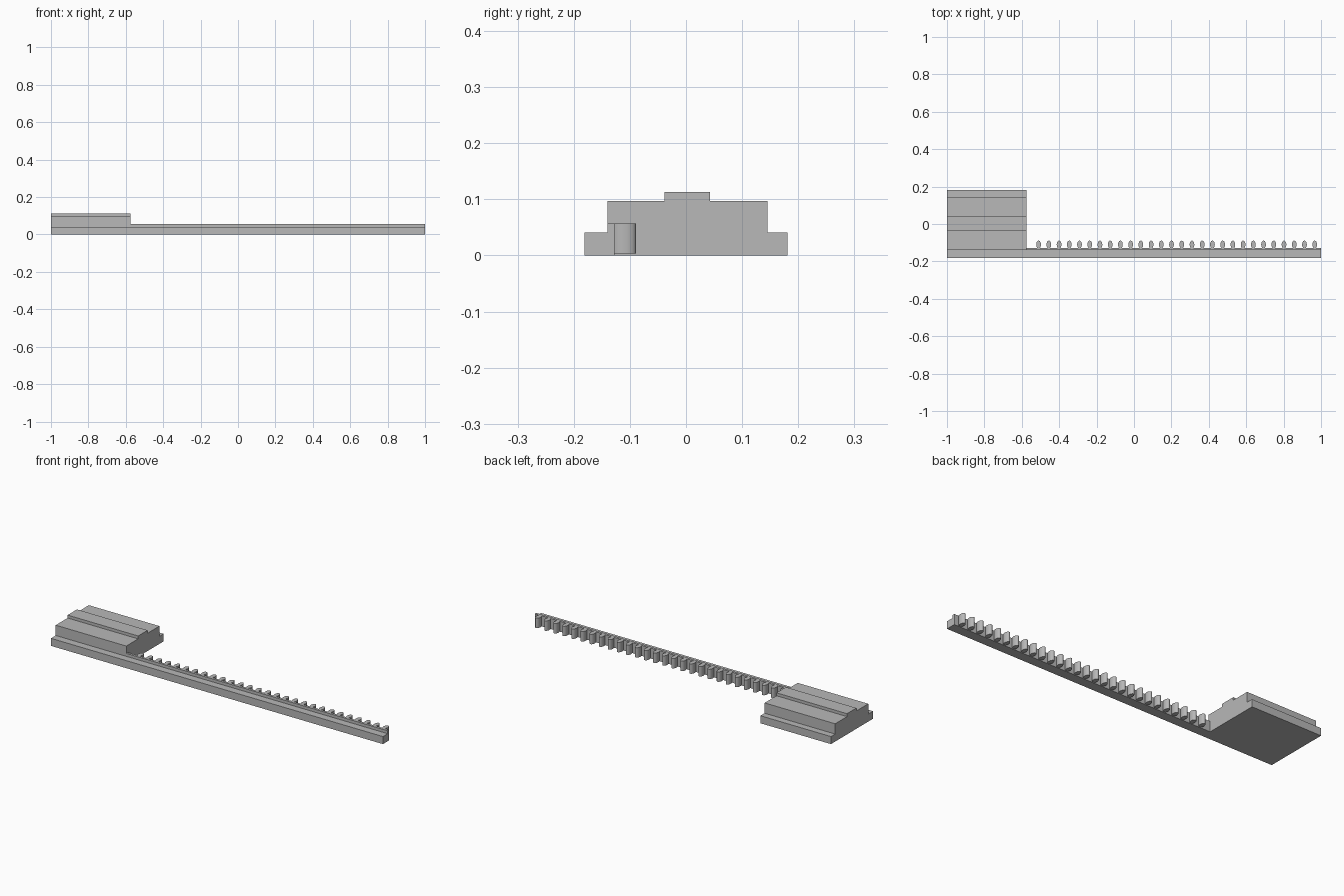
import bpy, bmesh, math

cube = bpy.data.objects.get("Cube")
if cube:
    bpy.data.objects.remove(cube, do_unlink=True)

grey = bpy.data.materials.new("plain grey")
grey.use_nodes = True
colour = (0.48, 0.48, 0.48, 1)
grey.diffuse_color = colour
grey.node_tree.nodes["Principled BSDF"].inputs["Base Color"].default_value = colour


def extrude(name, points, offset):
    """Close a 3D outline and extrude it by an offset."""
    bm = bmesh.new()
    face = bm.faces.new([bm.verts.new(p) for p in points])
    res = bmesh.ops.extrude_face_region(bm, geom=[face], use_keep_orig=True)
    moved = [v for v in res["geom"] if isinstance(v, bmesh.types.BMVert)]
    bmesh.ops.translate(bm, verts=moved, vec=offset)
    bmesh.ops.recalc_face_normals(bm, faces=bm.faces)
    mesh = bpy.data.meshes.new(name)
    bm.to_mesh(mesh)
    bm.free()
    mesh.materials.append(grey)
    obj = bpy.data.objects.new(name, mesh)
    bpy.context.collection.objects.link(obj)
    return obj


BLOCK_END = -0.575
BAR_BACK = -0.127
BAR_TOP = 0.057

# Stepped slider block with a raised centre rib
block = [(-0.181, 0), (0.181, 0), (0.181, 0.041), (0.145, 0.041),
         (0.145, 0.097), (0.043, 0.097), (0.043, 0.113), (-0.038, 0.113),
         (-0.038, 0.097), (-0.14, 0.097), (-0.14, 0.041), (-0.181, 0.041)]
extrude("slider_block", [(-1, y, z) for y, z in block], (BLOCK_END + 1, 0, 0))

# Long bar with a ledge along its front
bar = [(-0.181, 0), (BAR_BACK, 0), (BAR_BACK, BAR_TOP),
       (-0.14, BAR_TOP), (-0.14, 0.041), (-0.181, 0.041)]
extrude("rack_bar", [(BLOCK_END, y, z) for y, z in bar], (1 - BLOCK_END, 0, 0))

# Rounded teeth along the back of the bar
TEETH = 28
FIRST, LAST = -0.51, 0.966
MID_Y, HALF_W, HALF_L = -0.11, 0.0125, 0.021
start = math.asin((BAR_BACK - MID_Y) / HALF_L)
sweep = math.pi - 2 * start
for i in range(TEETH):
    x = FIRST + (LAST - FIRST) * i / (TEETH - 1)
    angles = [start + sweep * k / 20 for k in range(21)]
    outline = [(x + HALF_W * math.cos(a), MID_Y + HALF_L * math.sin(a), 0.003)
               for a in angles]
    tooth = extrude(f"rack_tooth_{i + 1}", outline, (0, 0, BAR_TOP - 0.003))
    bpy.ops.object.select_all(action="DESELECT")
    tooth.select_set(True)
    bpy.context.view_layer.objects.active = tooth
    bpy.ops.object.shade_smooth_by_angle(angle=math.radians(40))
